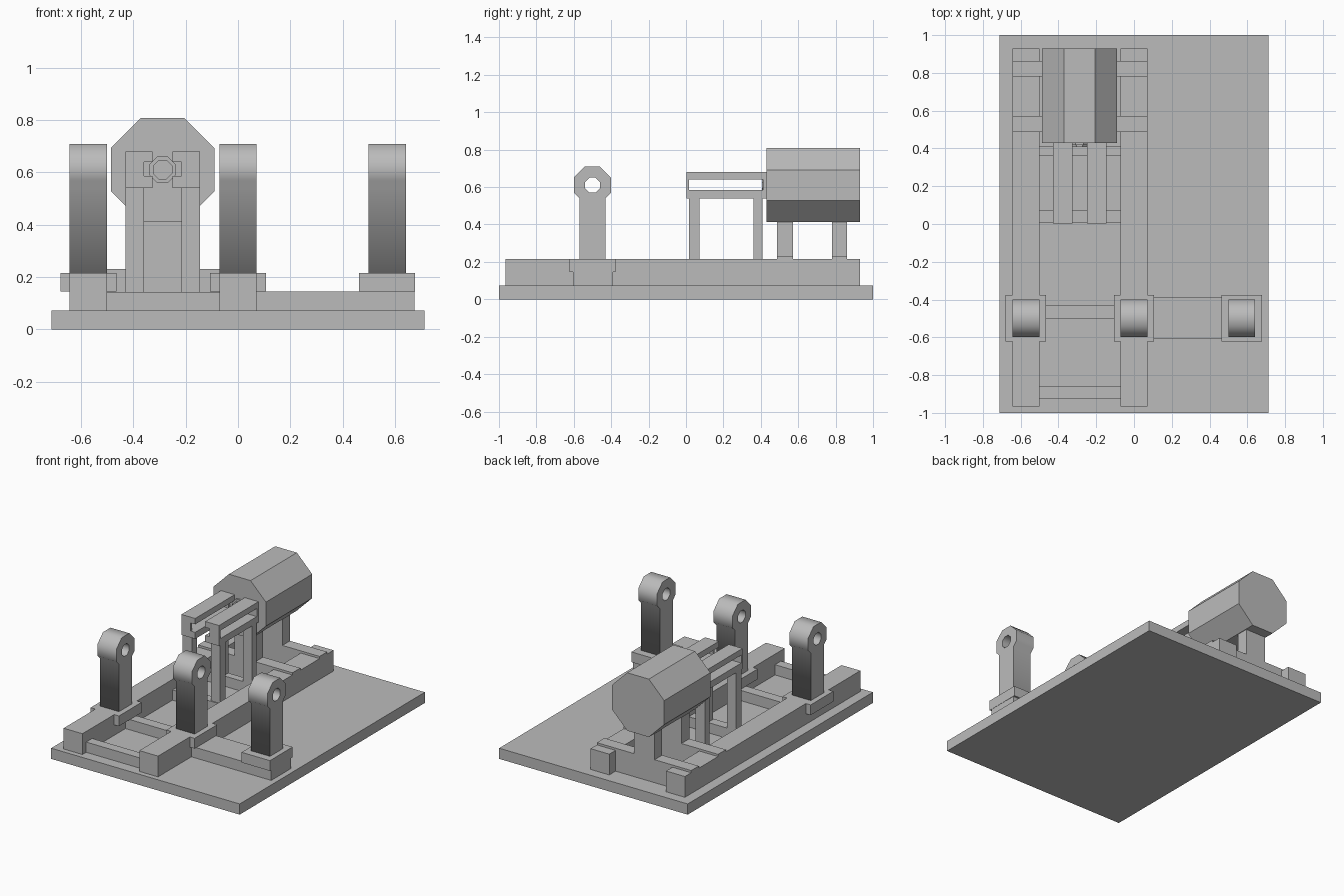
import bpy, bmesh, math
from mathutils import Matrix

if "Cube" in bpy.data.objects:
    bpy.data.objects.remove(bpy.data.objects["Cube"])

grey = bpy.data.materials.new("plain_grey")
grey.diffuse_color = (0.5, 0.5, 0.5, 1)
grey.use_nodes = True
grey.node_tree.nodes["Principled BSDF"].inputs["Base Color"].default_value = grey.diffuse_color


def add(name, mesh):
    ob = bpy.data.objects.new(name, mesh)
    bpy.context.collection.objects.link(ob)
    mesh.materials.clear()
    mesh.materials.append(grey)
    return ob


def box(name, x0, x1, y0, y1, z0, z1):
    bm = bmesh.new()
    bmesh.ops.create_cube(bm, size=1)
    for v in bm.verts:
        v.co = ((x0 + x1) / 2 + v.co.x * (x1 - x0),
                (y0 + y1) / 2 + v.co.y * (y1 - y0),
                (z0 + z1) / 2 + v.co.z * (z1 - z0))
    me = bpy.data.meshes.new(name)
    bm.to_mesh(me)
    bm.free()
    return add(name, me)


def octagon_along_y(name, x, z, half, y0, y1):
    r = half / math.cos(math.pi / 8)
    bm = bmesh.new()
    m = (Matrix.Translation((x, (y0 + y1) / 2, z)) @ Matrix.Rotation(math.pi / 2, 4, 'X')
         @ Matrix.Rotation(math.pi / 8, 4, 'Z'))
    bmesh.ops.create_cone(bm, cap_ends=True, segments=8, radius1=r, radius2=r,
                          depth=y1 - y0, matrix=m)
    me = bpy.data.meshes.new(name)
    bm.to_mesh(me)
    bm.free()
    return add(name, me)


def profile_along_x(name, loops, x0, x1):
    """Extrude closed (y, z) outlines along x; inner loops become holes."""
    cu = bpy.data.curves.new(name, 'CURVE')
    cu.dimensions = '2D'
    cu.fill_mode = 'BOTH'
    cu.extrude = (x1 - x0) / 2
    for pts in loops:
        sp = cu.splines.new('POLY')
        sp.points.add(len(pts) - 1)
        for p, (y, z) in zip(sp.points, pts):
            p.co = (y, z, 0, 1)
        sp.use_cyclic_u = True
    tmp = bpy.data.objects.new(name + "_curve", cu)
    bpy.context.collection.objects.link(tmp)
    dg = bpy.context.evaluated_depsgraph_get()
    me = bpy.data.meshes.new_from_object(tmp.evaluated_get(dg))
    bpy.data.objects.remove(tmp)
    m = (Matrix.Translation(((x0 + x1) / 2, 0, 0)) @ Matrix.Rotation(math.pi / 2, 4, 'Z')
         @ Matrix.Rotation(math.pi / 2, 4, 'X'))
    me.transform(m)
    return add(name, me)


# Base plate and the two long rails
box("base_plate", -0.713, 0.713, -1, 1, 0, 0.073)
RAILS = {"left": -0.572, "middle": 0.0}
for side, x in RAILS.items():
    box(side + "_rail", x - 0.071, x + 0.071, -0.965, 0.93, 0.073, 0.215)

# Low cross members between the rails
for i, (y0, y1) in enumerate([(-0.925, -0.86), (-0.50, -0.43), (0.008, 0.072), (0.36, 0.41)]):
    box(f"cross_member_{i}", -0.51, -0.06, y0, y1, 0.073, 0.143)

# Outrigger beam to the right-hand post
box("outrigger_beam", 0.06, 0.675, -0.605, -0.39, 0.073, 0.145)

# Bearing posts: foot pad plus octagonal head with a through hole
cy, cz, h, t = -0.5, 0.61, 0.099, 0.041
outer = [(cy - 0.07, 0.215), (cy + 0.07, 0.215), (cy + 0.07, cz - 0.07), (cy + h, cz - t),
         (cy + h, cz + t), (cy + t, cz + h), (cy - t, cz + h), (cy - h, cz + t),
         (cy - h, cz - t), (cy - 0.07, cz - 0.07)]
hr = 0.04 / math.cos(math.pi / 8)
hole = [(cy + hr * math.cos(a), cz + hr * math.sin(a))
        for a in (math.pi / 8 + k * math.pi / 4 for k in range(8))]
for side, x in {**RAILS, "right": 0.57}.items():
    box(side + "_post_pad", x - 0.107, x + 0.107, -0.622, -0.377, 0.145, 0.215)
    profile_along_x(side + "_bearing_post", [outer, hole], x - 0.071, x + 0.071)

# Motor: octagonal body, stepped shaft hub, saddle beams and legs
MX, MZ = -0.288, 0.61
octagon_along_y("motor_body", MX, MZ, 0.198, 0.43, 0.93)
octagon_along_y("motor_hub", MX, MZ, 0.05, 0.417, 0.44)
octagon_along_y("motor_shaft", MX, MZ, 0.037, 0.407, 0.42)
for i, (y0, y1) in enumerate([(0.487, 0.572), (0.78, 0.862)]):
    box(f"motor_saddle_{i}", -0.643, 0.071, y0, y1, 0.073, 0.23)
    box(f"motor_leg_{i}", MX - 0.078, MX + 0.078, y0, y1, 0.22, 0.42)

# Slide guides: a mirrored pair of open channels on four legs
for side, s in (("left", -1), ("right", 1)):
    def guide(name, a, b, *yz):
        xs = sorted((MX + s * a, MX + s * b))
        box(f"{side}_{name}", *xs, *yz)
    guide("guide_top_bar", 0.038, 0.142, 0.003, 0.432, 0.64, 0.68)
    guide("guide_bottom_bar", 0.038, 0.142, 0.003, 0.432, 0.54, 0.585)
    guide("guide_front_end", 0.072, 0.142, 0.003, 0.017, 0.58, 0.645)
    guide("guide_back_end", 0.072, 0.142, 0.412, 0.432, 0.58, 0.645)
    guide("guide_front_leg", 0.072, 0.142, 0.015, 0.072, 0.14, 0.545)
    guide("guide_back_leg", 0.072, 0.142, 0.36, 0.41, 0.14, 0.545)
